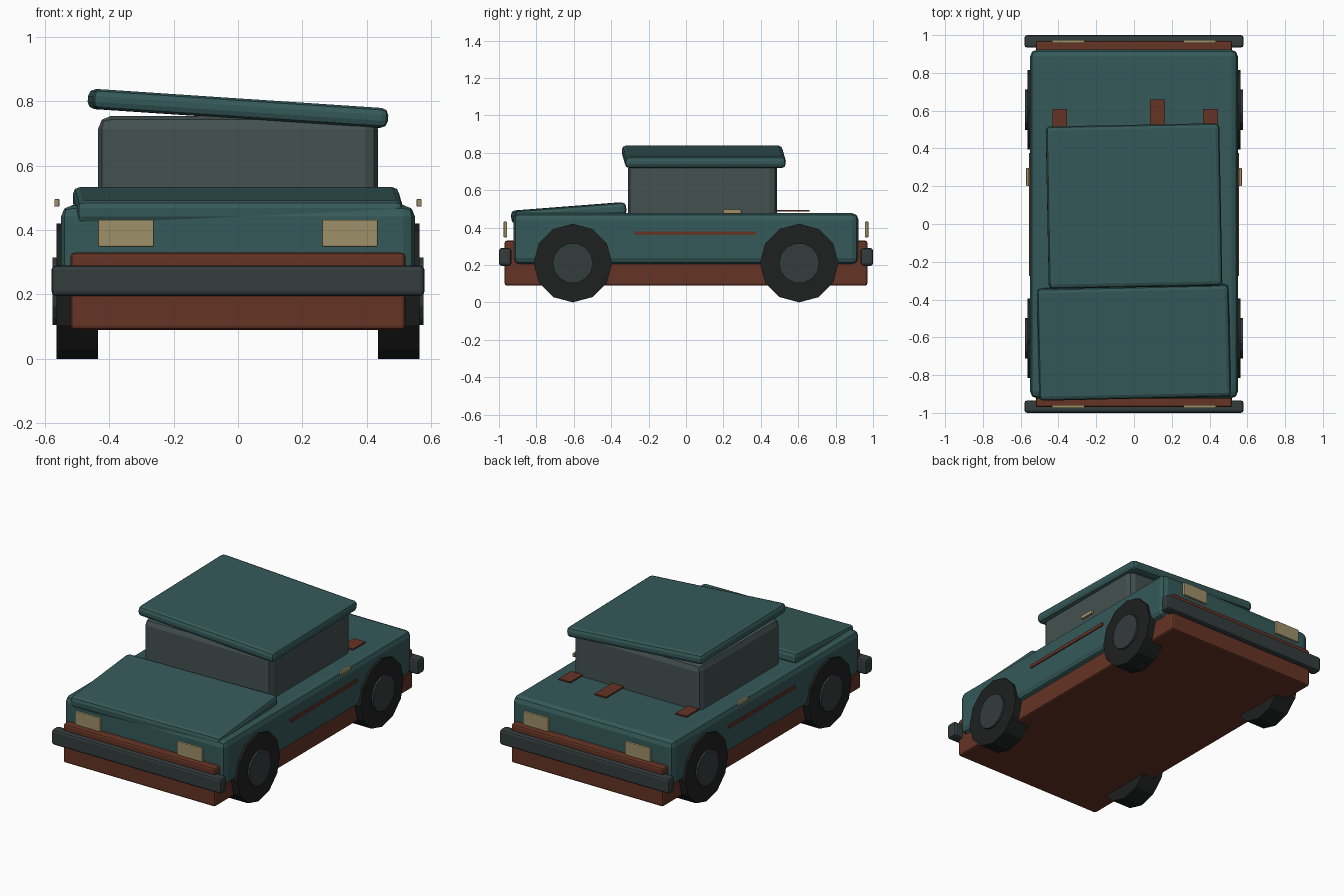
import bpy
from math import radians, pi

if "Cube" in bpy.data.objects:
    bpy.data.objects.remove(bpy.data.objects["Cube"])


def material(name, r, g, b):
    m = bpy.data.materials.new(name)
    m.diffuse_color = (r, g, b, 1)
    m.use_nodes = True
    m.node_tree.nodes["Principled BSDF"].inputs["Base Color"].default_value = m.diffuse_color
    return m


TEAL = material("teal_paint", 0.036, 0.1, 0.1)
RUST = material("rust", 0.13, 0.034, 0.018)
GLASS = material("dull_glass", 0.056, 0.082, 0.08)
RUBBER = material("rubber", 0.013, 0.015, 0.014)
STEEL = material("dark_steel", 0.034, 0.045, 0.046)
LAMP = material("lamp", 0.34, 0.28, 0.14)


def box(name, center, size, mat, bevel=0.0, segments=2, tilt=(0, 0, 0)):
    bpy.ops.mesh.primitive_cube_add(size=1, location=center)
    ob = bpy.context.object
    ob.name = name
    ob.scale = size
    bpy.ops.object.transform_apply(location=False, rotation=False, scale=True)
    ob.rotation_euler = [radians(a) for a in tilt]
    ob.data.materials.append(mat)
    if bevel:
        mod = ob.modifiers.new("edge_bevel", 'BEVEL')
        mod.width = bevel
        mod.segments = segments
    return ob


def disc(name, center, radius, width, sides, mat):
    bpy.ops.mesh.primitive_cylinder_add(vertices=sides, radius=radius, depth=width,
                                        location=center, rotation=(0, pi / 2, 0))
    ob = bpy.context.object
    ob.name = name
    ob.data.materials.append(mat)
    return ob


# Main shell
box("chassis", (0, 0, 0.21), (1.04, 1.94, 0.24), RUST, 0.012)
box("body", (0, 0, 0.34), (1.1, 1.845, 0.275), TEAL, 0.035)
box("cabin", (0, 0.088, 0.595), (0.87, 0.797, 0.32), GLASS, 0.04)

# Loose panels, knocked out of line
box("roof", (0, 0.095, 0.778), (0.92, 0.86, 0.062), TEAL, 0.022, tilt=(0, 3.8, 1.1))
box("hood", (0, -0.627, 0.478), (1.015, 0.595, 0.07), TEAL, 0.022, tilt=(4.4, 0, 1.3))

# Rust patches on the rear deck
for x, y, w, l in ((-0.393, 0.55, 0.076, 0.12), (0.125, 0.56, 0.08, 0.2),
                   (0.405, 0.55, 0.08, 0.12)):
    box("rust_patch", (x, y, 0.489), (w, l, 0.008), RUST)

# Bumpers and lamps at both ends
for end, s in (("front", -1), ("rear", 1)):
    box(end + "_bumper", (0, s * 0.967, 0.243), (1.16, 0.066, 0.095), STEEL, 0.014)
    for x in (-0.348, 0.348):
        box(end + "_lamp", (x, s * 0.966, 0.39), (0.174, 0.018, 0.084), LAMP, 0.004)

# Wheels, handles and side strips, mirrored left and right
for side, s in (("left", -1), ("right", 1)):
    for y in (-0.605, 0.605):
        disc(side + "_tyre", (s * 0.5, y, 0.21), 0.21, 0.13, 12, RUBBER)
        disc(side + "_hub", (s * 0.56, y, 0.21), 0.108, 0.034, 14, STEEL)
    box(side + "_handle", (s * 0.563, 0.248, 0.485), (0.016, 0.096, 0.024), LAMP, 0.004)
    box(side + "_strip", (s * 0.548, 0.05, 0.37), (0.018, 0.65, 0.02), RUST)
